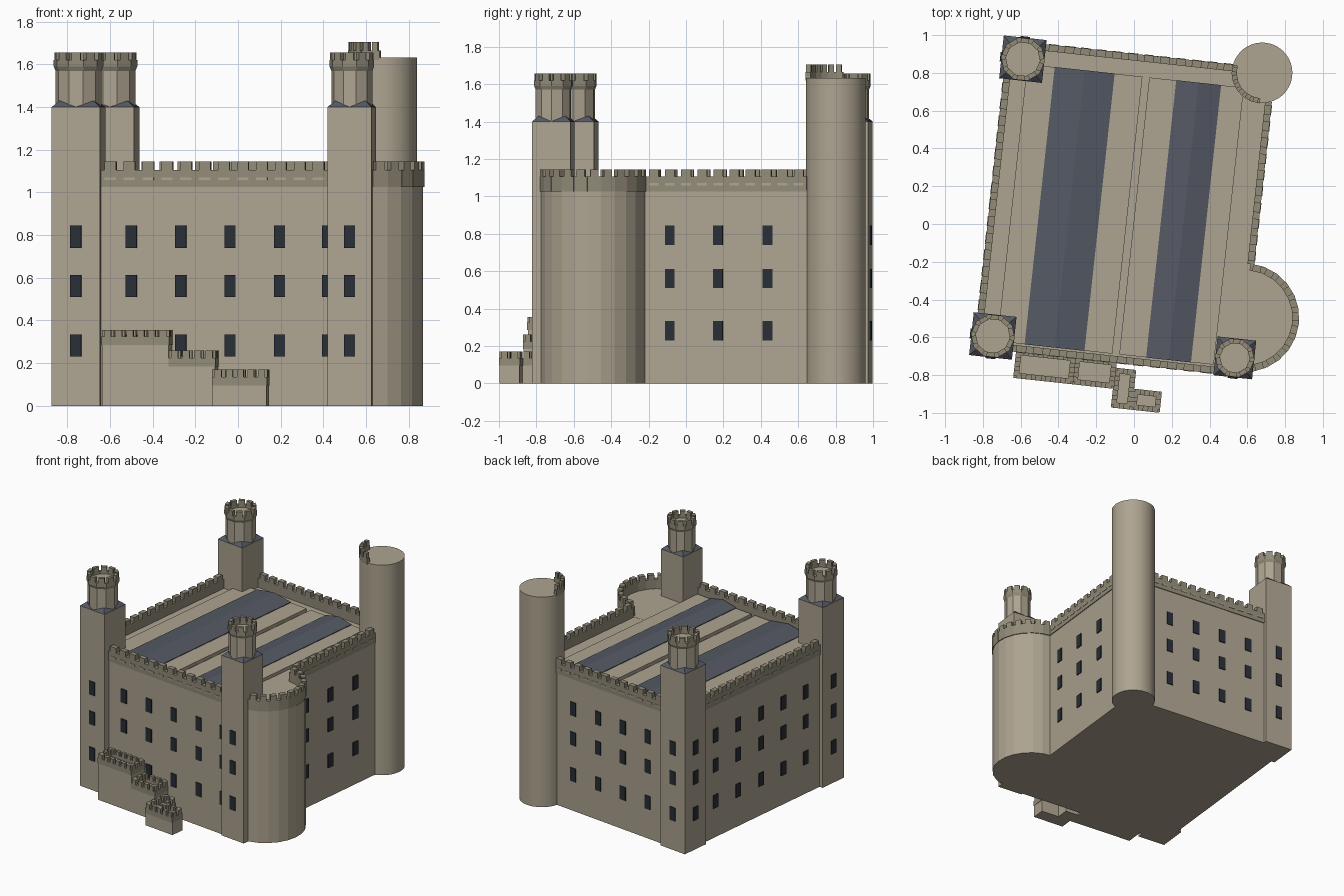
import bpy, bmesh
from math import sin, cos, pi, radians
from mathutils import Vector

if "Cube" in bpy.data.objects:
    bpy.data.objects.remove(bpy.data.objects["Cube"])

TURN = radians(-6.2)          # whole keep is turned slightly on the grid


def material(name, col):
    m = bpy.data.materials.new(name)
    m.diffuse_color = (*col, 1)
    m.use_nodes = True
    m.node_tree.nodes["Principled BSDF"].inputs["Base Color"].default_value = m.diffuse_color
    return m


STONE = material("stone", (0.42, 0.37, 0.28))
TRIM = material("dark_stone", (0.29, 0.26, 0.19))
SLATE = material("slate", (0.09, 0.10, 0.125))
GLASS = material("window_dark", (0.022, 0.027, 0.037))


def finish(name, bm, mat):
    bmesh.ops.recalc_face_normals(bm, faces=bm.faces)
    me = bpy.data.meshes.new(name)
    bm.to_mesh(me)
    bm.free()
    ob = bpy.data.objects.new(name, me)
    ob.rotation_euler.z = TURN
    me.materials.append(mat)
    bpy.context.collection.objects.link(ob)
    return ob


def prism(bm, pts, z0, z1, top=None):
    lo = [bm.verts.new((x, y, z0)) for x, y in pts]
    hi = [bm.verts.new((x, y, z1)) for x, y in (top or pts)]
    n = len(pts)
    bm.faces.new(lo[::-1])
    bm.faces.new(hi)
    for i in range(n):
        j = (i + 1) % n
        bm.faces.new((lo[i], lo[j], hi[j], hi[i]))


def box(bm, x0, x1, y0, y1, z0, z1):
    prism(bm, [(x0, y0), (x1, y0), (x1, y1), (x0, y1)], z0, z1)


def ring(c, r, n, a0=0.0, a1=2 * pi, close=False):
    return [(c[0] + r * cos(a0 + (a1 - a0) * i / n), c[1] + r * sin(a0 + (a1 - a0) * i / n))
            for i in range(n + close)]


def slab(bm, a, b, s0, s1, d0, d1, z0, z1):
    """Box along a-b between distances s0-s1, from d0 to d1 inward (left)."""
    a, b = Vector(a), Vector(b)
    t = (b - a).normalized()
    n = Vector((-t.y, t.x))
    prism(bm, [a + t * s + n * d for s, d in ((s0, d0), (s1, d0), (s1, d1), (s0, d1))], z0, z1)


def battlement(bm, a, b, n, z0, z1, z2, thick=0.03, out=0.006, fill=0.6):
    L = (Vector(b) - Vector(a)).length
    slab(bm, a, b, 0, L, -out, thick, z0, z1)
    p = L / n
    for i in range(n):
        m = (i + 0.5) * p
        slab(bm, a, b, m - p * fill / 2, m + p * fill / 2, -out, thick, z1, z2)


# Keep body and rounded chapel end
bm = bmesh.new()
box(bm, -0.765, 0.65, -0.735, 0.89, 0, 1.035)
finish("keep_walls", bm, STONE)
APSE = (0.637, -0.43)
bm = bmesh.new()
prism(bm, ring(APSE, 0.282, 24), 0, 1.036)
finish("apse_wall", bm, STONE)

# Parapets around the walls, with small light slots in the band
runs = [((-0.566, -0.735), (0.504, -0.735), 12), ((0.65, -0.145), (0.65, 0.72), 10),
        ((0.45, 0.89), (-0.566, 0.89), 12), ((-0.765, 0.69), (-0.765, -0.557), 14)]
bm, slots = bmesh.new(), bmesh.new()
for a, b, n in runs:
    battlement(bm, a, b, n, 1.025, 1.106, 1.144)
    p = (Vector(b) - Vector(a)).length / n
    for i in range(n):
        slab(slots, a, b, (i + 0.2) * p, (i + 0.8) * p, -0.009, 0.0, 1.058, 1.07)
arc = ring(APSE, 0.282, 12, -pi / 2, pi / 2, True)
for a, b in zip(arc, arc[1:]):
    battlement(bm, a, b, 1, 1.025, 1.106, 1.144)
finish("wall_parapet", bm, TRIM)
finish("parapet_slots", slots, STONE)

# Twin low roofs: stone margins with a shallow slate gable in the middle
for k, (x0, x1, s0, s1) in enumerate([(-0.653, -0.04, -0.507, -0.188), (-0.003, 0.50, 0.14, 0.379)]):
    bm = bmesh.new()
    box(bm, x0, x1, -0.695, 0.78, 1.03, 1.06)
    finish(f"roof_base_{k}", bm, STONE)
    bm = bmesh.new()
    prof = [(s0, 1.055), (s1, 1.055), (s1, 1.065), ((s0 + s1) / 2, 1.09), (s0, 1.065)]
    ends = [[bm.verts.new((x, y, z)) for x, z in prof] for y in (-0.696, 0.781)]
    bm.faces.new(ends[0])
    bm.faces.new(ends[1][::-1])
    for i in range(5):
        j = (i + 1) % 5
        bm.faces.new((ends[0][i], ends[0][j], ends[1][j], ends[1][i]))
    finish(f"roof_slate_{k}", bm, SLATE)


# Square corner towers with polygonal turrets
def tower(name, cx, cy, h, r):
    bm = bmesh.new()
    box(bm, cx - h, cx + h, cy - h, cy + h, 0, 1.4)
    finish(name + "_tower", bm, STONE)
    bm = bmesh.new()
    shaft = ring((cx, cy), r * 0.92, 10)
    prism(bm, shaft, 1.4, 1.6)
    finish(name + "_turret", bm, STONE)
    bm = bmesh.new()
    rim = ring((cx, cy), r, 10)
    prism(bm, shaft, 1.57, 1.59, rim)
    for i in range(10):
        battlement(bm, rim[i], rim[(i + 1) % 10], 1, 1.59, 1.62, 1.656, 0.025, 0)
    finish(name + "_turret_crown", bm, TRIM)
    # slate spurs filling the four corners
    bm = bmesh.new()
    for sx in (-1, 1):
        for sy in (-1, 1):
            pts = [(h, h, 0), (0, h, 0), (h, 0, 0), (r * .62, r * .62, 0), (r * .68, r * .68, 0.03)]
            vs = [bm.verts.new((cx + sx * x, cy + sy * y, 1.4 + z)) for x, y, z in pts]
            bmesh.ops.convex_hull(bm, input=vs)
    finish(name + "_turret_spurs", bm, SLATE)


tower("southwest", -0.679, -0.67, 0.114, 0.117)
tower("northwest", -0.679, 0.804, 0.114, 0.117)
tower("southeast", 0.607, -0.647, 0.103, 0.105)

# Round stair tower with its partial crown
NE = (0.588, 0.869)
bm = bmesh.new()
prism(bm, ring(NE, 0.16, 48), 0, 1.633)
ob = finish("round_tower", bm, STONE)
bpy.context.view_layer.objects.active = ob
ob.select_set(True)
bpy.ops.object.shade_smooth_by_angle()
ob.select_set(False)
bm = bmesh.new()
arc = ring(NE, 0.16, 6, radians(171), radians(271), True)
for a, b in zip(arc, arc[1:]):
    battlement(bm, a, b, 1, 1.62, 1.665, 1.705, 0.025, 0.002)
finish("round_tower_crown", bm, TRIM)

# Windows: three rows on every face, standing slightly proud
bm = bmesh.new()
cols = [-0.423, -0.19, 0.043, 0.276]
faces_y = [(-0.735, cols + [0.503]), (0.89, cols), (-0.784, [-0.679]), (0.918, [-0.679]), (-0.75, [0.607])]
faces_x = [(0.65, [-0.016, 0.243, 0.51]), (-0.765, [0.56, 0.32, 0.075, -0.165, -0.405]),
           (-0.793, [-0.67, 0.804])]
for z0, z1 in ((0.23, 0.333), (0.51, 0.612), (0.74, 0.845)):
    for y, xs in faces_y:
        for x in xs:
            box(bm, x - 0.026, x + 0.026, y - 0.007, y + 0.007, z0, z1)
    for x, ys in faces_x:
        for y in ys:
            box(bm, x - 0.007, x + 0.007, y - 0.026, y + 0.026, z0, z1)
finish("windows", bm, GLASS)

# Stepped entrance building against the front wall
steps = [("upper", -0.545, -0.232, -0.876, -0.73, 0.30, 0.325, 0.356, 6, 3),
         ("middle", -0.232, -0.014, -0.876, -0.73, 0.20, 0.225, 0.26, 4, 3),
         ("lower", -0.014, 0.092, -0.976, -0.77, 0.11, 0.135, 0.17, 2, 4),
         ("gate", 0.092, 0.24, -0.976, -0.87, 0.11, 0.135, 0.17, 3, 2)]
for name, x0, x1, y0, y1, zf, zb, zt, nx, ny in steps:
    bm = bmesh.new()
    box(bm, x0, x1, y0, y1, 0, zf)
    finish(f"forebuilding_{name}", bm, STONE)
    bm = bmesh.new()
    c = [(x0, y0), (x1, y0), (x1, y1), (x0, y1)]
    for i, n in enumerate((nx, ny, nx, ny)):
        battlement(bm, c[i], c[(i + 1) % 4], n, zf - 0.015, zb, zt, 0.026, 0.003)
    finish(f"forebuilding_{name}_parapet", bm, TRIM)
